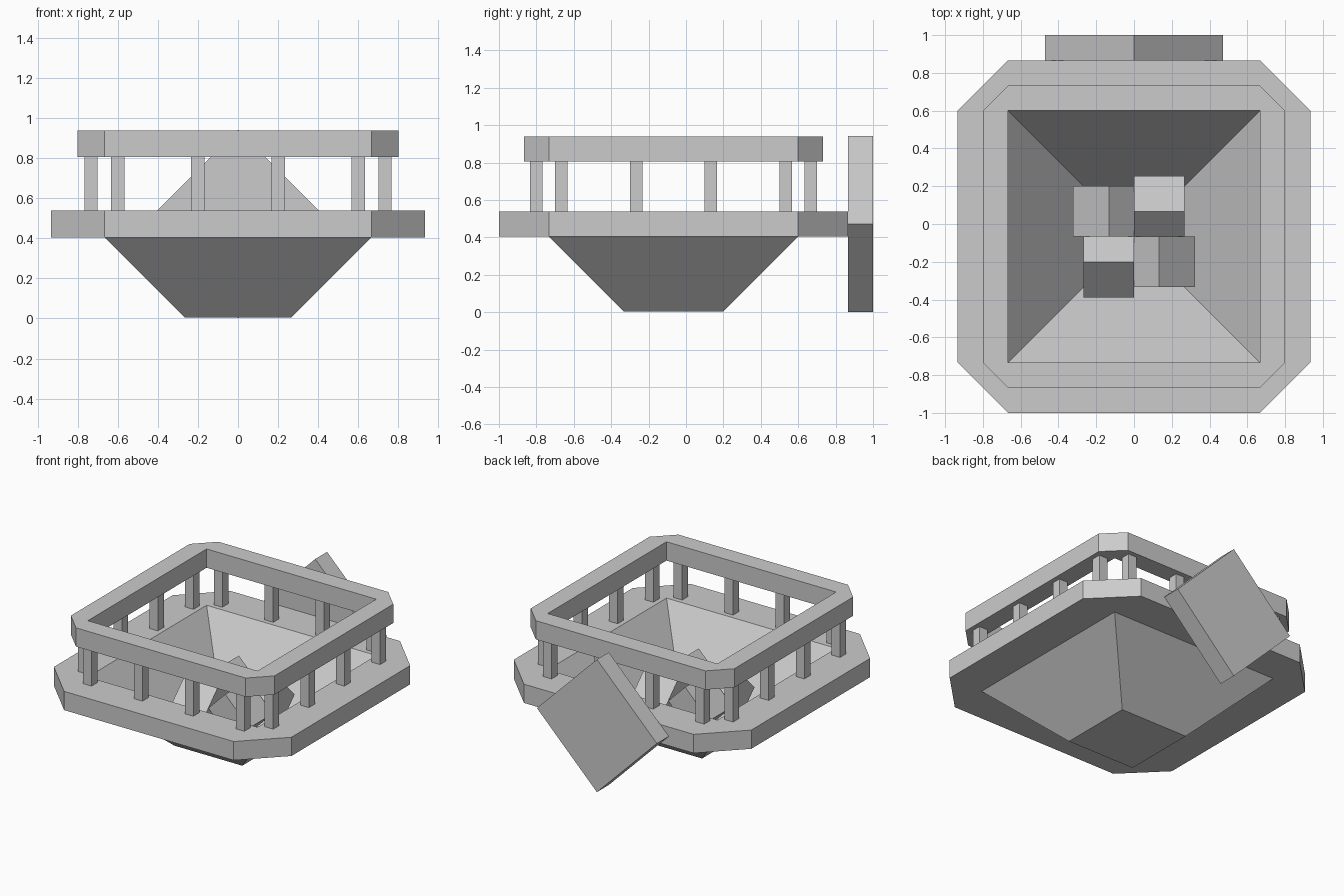
import bpy, bmesh, math
from mathutils import Matrix, Vector

cube = bpy.data.objects.get("Cube")
if cube:
    bpy.data.objects.remove(cube)

U = 2 / 15                               # base module
CENTRE = Vector((0, -U / 2, 0.0047))     # axis of the fire bowl

stone = bpy.data.materials.new("grey_stone")
stone.use_nodes = True
stone.diffuse_color = (0.6, 0.6, 0.6, 1)
stone.node_tree.nodes["Principled BSDF"].inputs["Base Color"].default_value = (0.6, 0.6, 0.6, 1)


def finish(name, bm):
    bmesh.ops.recalc_face_normals(bm, faces=bm.faces)
    mesh = bpy.data.meshes.new(name)
    bm.to_mesh(mesh)
    bm.free()
    mesh.materials.append(stone)
    obj = bpy.data.objects.new(name, mesh)
    bpy.context.collection.objects.link(obj)
    return obj


def outline(bm, half, chamfer, z):
    """Square loop with cut corners; a zero chamfer gives a plain square."""
    inner = half - chamfer
    points = []
    for sx, sy in ((1, 1), (-1, 1), (-1, -1), (1, -1)):
        pair = [(sx * half, sy * inner), (sx * inner, sy * half)]
        points += pair if sx * sy > 0 else pair[::-1]
    return [bm.verts.new(CENTRE + Vector((x, y, z))) for x, y in points]


def loft(name, sections, closed):
    """Bridge a stack of outlines, capping the ends or joining them."""
    bm = bmesh.new()
    loops = [outline(bm, *s) for s in sections]
    pairs = list(zip(loops, loops[1:]))
    if closed:
        pairs.append((loops[-1], loops[0]))
    else:
        bm.faces.new(loops[0])
        bm.faces.new(loops[-1])
    for a, b in pairs:
        for i in range(8):
            j = (i + 1) % 8
            bm.faces.new((a[i], a[j], b[j], b[i]))
    bmesh.ops.remove_doubles(bm, verts=bm.verts, dist=0.0005)
    return finish(name, bm)


def box(name, size, matrix):
    bm = bmesh.new()
    bmesh.ops.create_cube(bm, size=1, matrix=matrix @ Matrix.Diagonal((*size, 1)))
    return finish(name, bm)


# Bowl with its wide rim
loft("bowl_and_rim", [
    (2 * U, 0, 0), (5 * U, 0, 3 * U),
    (7 * U, 2 * U, 3 * U), (7 * U, 2 * U, 4 * U),
    (5 * U, 0, 4 * U), (2 * U, 0, 0.008)], closed=False)

# Raised rail
loft("upper_rail", [
    (6 * U, U, 6 * U), (6 * U, U, 7 * U),
    (5 * U, 0, 7 * U), (5 * U, 0, 6 * U)], closed=True)

# Four posts and one leaning block per side
block_w, block_a = 2 * U, math.sqrt(2) * U
block_half = (block_w + block_a) * math.sqrt(0.5) / 2
for side in range(4):
    turn = Matrix.Translation(CENTRE) @ Matrix.Rotation(side * math.pi / 2, 4, "Z")
    for k in (-4.5, -1.5, 1.5, 4.5):
        place = Matrix.Translation((k * U, -5.5 * U, 5 * U))
        box("post", (U / 2, U / 2, 2 * U), turn @ place)
    lean = Matrix.Translation((U, block_half, 0.31)) @ Matrix.Rotation(math.pi / 4, 4, "X")
    box("fire_block", (block_w, block_a, block_w), turn @ lean)

# Diamond plate on the back
box("back_plate", (5 * U, U, 5 * U),
    Matrix.Translation((0, 7 * U, 2.5 * U * math.sqrt(2))) @ Matrix.Rotation(math.pi / 4, 4, "Y"))
